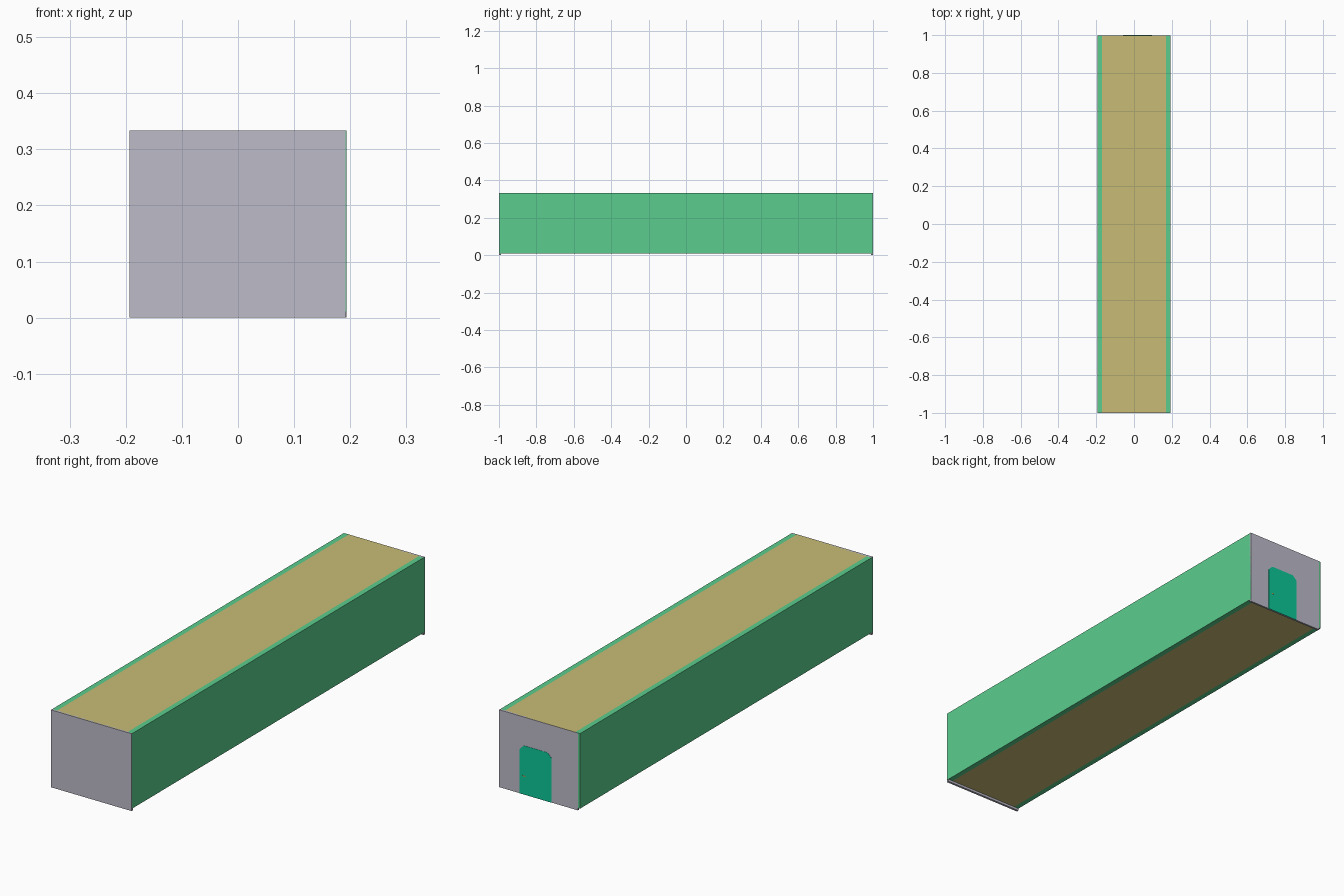
import bpy, bmesh

if "Cube" in bpy.data.objects:
    bpy.data.objects.remove(bpy.data.objects["Cube"])


def material(name, rgb):
    # sRGB 0-255 to linear
    lin = [((c / 255 + 0.055) / 1.055) ** 2.4 if c > 10 else c / 255 / 12.92 for c in rgb]
    m = bpy.data.materials.new(name)
    m.diffuse_color = (*lin, 1)
    m.use_nodes = True
    m.node_tree.nodes["Principled BSDF"].inputs["Base Color"].default_value = m.diffuse_color
    return m


GREEN = material("wall green", (91, 205, 141))
TAN = material("floor tan", (200, 188, 118))
GREY = material("end wall grey", (189, 187, 201))
TEAL = material("door teal", (13, 200, 152))
BRASS = material("handle brass", (190, 140, 70))


def finish(name, bm, mat):
    bmesh.ops.recalc_face_normals(bm, faces=bm.faces)
    me = bpy.data.meshes.new(name)
    bm.to_mesh(me)
    bm.free()
    me.materials.append(mat)
    ob = bpy.data.objects.new(name, me)
    bpy.context.collection.objects.link(ob)
    return ob


def box(name, x, y, z, mat):
    bm = bmesh.new()
    bmesh.ops.create_cube(bm, size=1)
    for v in bm.verts:
        v.co = [r[0] if c < 0 else r[1] for c, r in zip(v.co, (x, y, z))]
    return finish(name, bm, mat)


# Long side walls
box("right_wall", (0.17, 0.193), (-0.998, 0.998), (0.01, 0.334), GREEN)
box("left_wall", (-0.193, -0.17), (-0.998, 0.998), (0.01, 0.334), GREEN)

# Floor and ceiling slabs between the walls
box("floor", (-0.17, 0.17), (-0.998, 0.99), (0.01, 0.03), TAN)
box("ceiling", (-0.17, 0.17), (-0.998, 0.998), (0.315, 0.334), TAN)

# End walls; the back one leaves a sliver of the left wall's end showing
box("front_end_wall", (-0.193, 0.192), (-1.0, -0.99), (0, 0.334), GREY)
box("back_end_wall", (-0.183, 0.193), (0.99, 0.9985), (0, 0.334), GREY)

# Door with clipped top corners on the back end
x0, x1, top, c = -0.058, 0.095, 0.211, 0.02
profile = [(x0, 0), (x1, 0), (x1, top - c), (x1 - c, top), (x0 + c, top), (x0, top - c)]
bm = bmesh.new()
face = bm.faces.new([bm.verts.new((x, 0.9975, z)) for x, z in profile])
ext = bmesh.ops.extrude_face_region(bm, geom=[face])
for v in ext["geom"]:
    if isinstance(v, bmesh.types.BMVert):
        v.co.y = 0.9996
finish("door", bm, TEAL)

# Small door handle
box("door_handle", (0.066, 0.08), (0.999, 1.0), (0.078, 0.082), BRASS)
